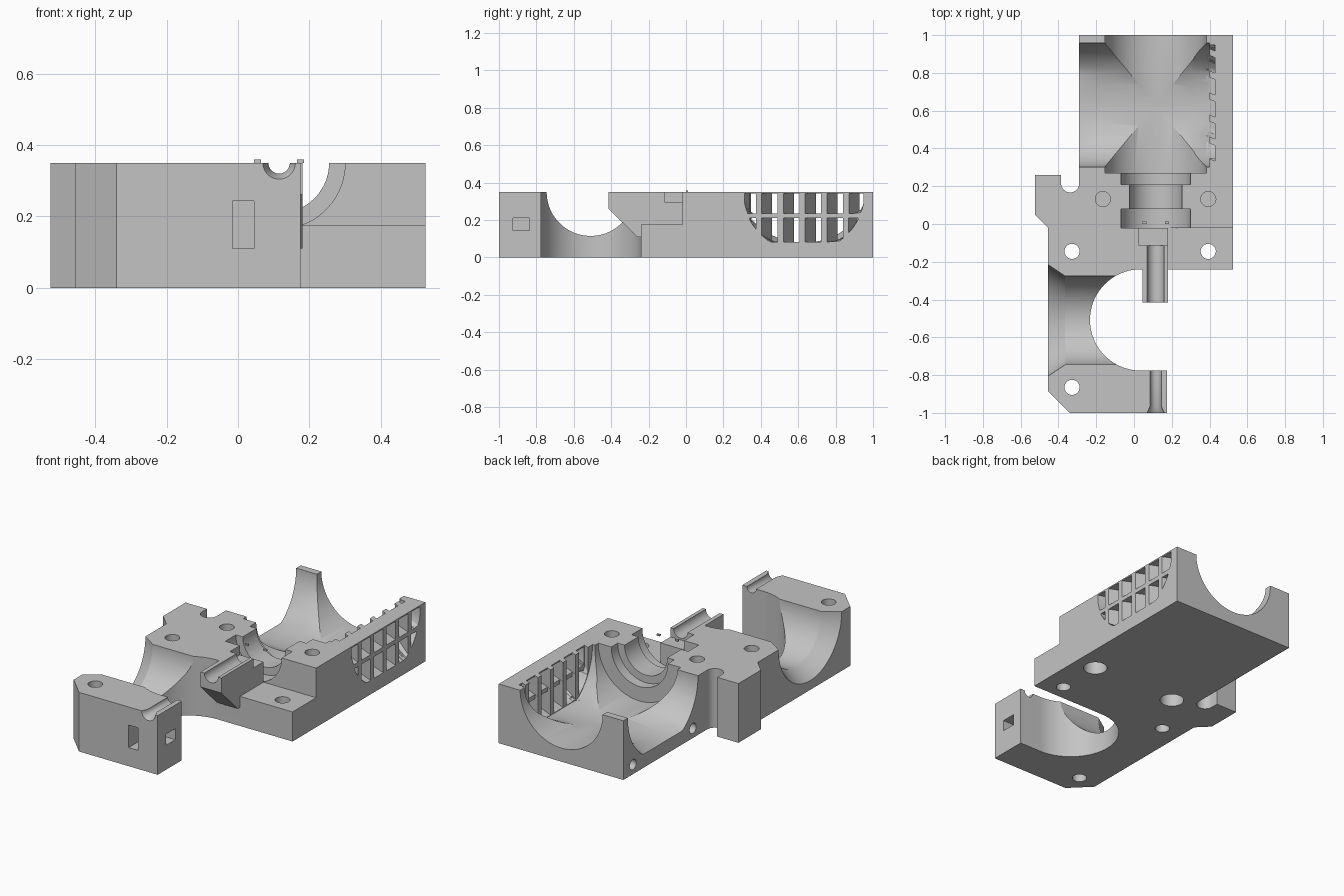
import bpy, bmesh, math

if "Cube" in bpy.data.objects:
    bpy.data.objects.remove(bpy.data.objects["Cube"])

grey = bpy.data.materials.new("plain_grey")
grey.diffuse_color = (0.55, 0.55, 0.55, 1)
grey.use_nodes = True
grey.node_tree.nodes["Principled BSDF"].inputs["Base Color"].default_value = grey.diffuse_color
TOP = 0.35      # split plane height
AX = 0.115      # x of the long bore
CY = 0.63       # y of the chamber's cross bore


def loft(name, rings):
    """Closed solid through a list of equal-length point rings."""
    bm = bmesh.new()
    vs = [[bm.verts.new(p) for p in ring] for ring in rings]
    bm.faces.new(vs[0])
    bm.faces.new(vs[-1])
    n = len(vs[0])
    for a, b in zip(vs, vs[1:]):
        for i in range(n):
            j = (i + 1) % n
            bm.faces.new((a[i], a[j], b[j], b[i]))
    bmesh.ops.recalc_face_normals(bm, faces=bm.faces)
    me = bpy.data.meshes.new(name)
    bm.to_mesh(me)
    bm.free()
    me.materials.append(grey)
    ob = bpy.data.objects.new(name, me)
    bpy.context.collection.objects.link(ob)
    return ob


def prism(name, pts, z0, z1):
    return loft(name, [[(x, y, z) for x, y in pts] for z in (z0, z1)])


def box(name, x0, x1, y0, y1, z0, z1):
    return prism(name, [(x0, y0), (x1, y0), (x1, y1), (x0, y1)], z0, z1)


def turned(name, axis, u, v, stations, n=64):
    """Round solid along an axis; stations are (position, radius)."""
    put = {"x": lambda t, a, b: (t, u + a, v + b),
           "y": lambda t, a, b: (u + a, t, v + b),
           "z": lambda t, a, b: (u + a, v + b, t)}[axis]
    angles = [2 * math.pi * (i + 0.5) / n for i in range(n)]
    return loft(name, [[put(t, r * math.cos(q), r * math.sin(q)) for q in angles]
                       for t, r in stations])


def apply_bool(ob, tool, op="DIFFERENCE"):
    """Exact boolean, with another solver if the tool leaks above the split plane."""
    for solver in ("EXACT", "MANIFOLD"):
        m = ob.modifiers.new("cut", "BOOLEAN")
        m.operation, m.object, m.solver = op, tool, solver
        bpy.context.view_layer.update()
        deps = bpy.context.evaluated_depsgraph_get()
        me = bpy.data.meshes.new_from_object(ob.evaluated_get(deps))
        ob.modifiers.clear()
        if len(me.vertices) and max(v.co.z for v in me.vertices) < TOP + 0.001:
            ob.data = me
            break
    bpy.data.objects.remove(tool)


# body outline with the round bay open to the right
def arc(cx, cy, r, a0, a1, n):
    return [(cx + r * math.cos(math.radians(a0 + (a1 - a0) * i / n)),
             cy + r * math.sin(math.radians(a0 + (a1 - a0) * i / n))) for i in range(n + 1)]


outline = [(-0.29, 1), (0.525, 1), (0.525, -0.24)] + arc(0.035, -0.508, 0.268, 90, 270, 40) + [
    (0.175, -0.776), (0.175, -1), (-0.34, -1), (-0.455, -0.885), (-0.455, -0.02),
    (-0.525, 0.05), (-0.525, 0.26), (-0.386, 0.26)] + arc(-0.338, 0.215, 0.048, 180, 360, 16)
body = prism("housing_half", outline, 0, TOP)

# spout reaching over the bay
side = [(-0.2, TOP), (-0.415, TOP), (-0.415, 0.262), (-0.262, 0.11), (-0.2, 0.11)]
apply_bool(body, loft("spout", [[(x, y, z) for y, z in side] for x in (0.045, 0.181)]), "UNION")

# lowered shelf
apply_bool(body, box("shelf_cut", 0.181, 0.6, -0.5, -0.02, 0.175, 0.5))

# stepped bore along y: chamber, seats, and wire channel
for y0, y1, r in [(0.27, 1.1, 0.27), (0.21, 0.285, 0.185), (0.07, 0.22, 0.14),
                  (-0.02, 0.08, 0.185), (-0.5, 0.0, 0.045)]:
    apply_bool(body, turned("bore_cut", "y", AX, TOP, [(y0, r), (y1, r)]))
apply_bool(body, box("seat_cut", 0.026, 0.19, -0.113, -0.01, 0.295, 0.5))


# chamber cross bore: oval in the middle, round with a flat floor at both ends
def cross_ring(x, oval, n=80):
    pts = []
    for i in range(n):
        q = 2 * math.pi * (i + 0.5) / n
        s = math.sin(q)
        z = 0.27 * s if oval else max(-0.27, min(0.27, 0.328 * s))
        pts.append((x, CY + 0.328 * math.cos(q), TOP + z))
    return pts


apply_bool(body, loft("cross_cut", [cross_ring(-0.4, 0), cross_ring(-0.29, 0), cross_ring(-0.2, 1),
                                    cross_ring(0.31, 1), cross_ring(0.40, 0)]))


# slanted grille slots that follow the round opening
def slot(y, x0, x1, z0, z1, inset=0.0, R=0.325, n=10):
    half = math.sqrt(R * R - max(0, TOP - z1) ** 2) - 0.003
    rings = []
    for x in (x0, x1):
        a = y + (0.525 - x) * 0.45 + inset
        b = a + 0.085 - 2 * inset
        a = min(max(a, CY - half), CY + half - 0.005)
        b = max(min(b, CY + half), a + 0.005)
        ys = [a + (b - a) * i / n for i in range(n + 1)]
        low = [(x, t, max(z0, TOP - math.sqrt(max(0, R * R - (t - CY) ** 2)))) for t in ys]
        rings.append(low + [(x, b, z1), (x, a, z1)])
    apply_bool(body, loft("slot_cut", rings))


for i in range(6):
    y = 0.288 + 0.1165 * i
    slot(y, 0.385, 0.54, 0.083, 0.21)
    slot(y, 0.385, 0.54, 0.235, 0.342)
    slot(y, 0.385, 0.43, 0.086, 0.45, 0.002, 0.321)

# cross bore through the front bay with a flared mouth
apply_bool(body, turned("bay_cut", "x", -0.51, TOP,
                        [(-0.5, 0.325), (-0.365, 0.235), (0.04, 0.235)]))

# wire groove in the front leg
apply_bool(body, turned("groove_cut", "y", AX, TOP,
                        [(-1.01, 0.05), (-0.965, 0.03), (-0.7, 0.03)], 32))

# nut pocket and side slot in the front leg
apply_bool(body, box("nut_cut", -0.015, 0.045, -1.1, -0.833, 0.11, 0.243))
apply_bool(body, box("side_cut", 0.0, 0.3, -0.925, -0.836, 0.145, 0.21))

# screw holes: three through, two blind with wide pockets below
for x, y in [(-0.328, -0.145), (0.393, -0.145), (-0.328, -0.865)]:
    apply_bool(body, turned("screw_cut", "z", x, y, [(-0.1, 0.04), (0.5, 0.04)], 32))
for x, y in [(-0.165, 0.132), (0.393, 0.132)]:
    apply_bool(body, turned("screw_cut", "z", x, y, [(0.12, 0.04), (0.5, 0.04)], 32))
    apply_bool(body, turned("head_cut", "z", x, y, [(-0.1, 0.066), (0.11, 0.066)], 32))

# small holes in the left wall
for y in (CY - 0.28, CY + 0.28):
    apply_bool(body, turned("pin_cut", "x", y, 0.057, [(-0.4, 0.03), (-0.16, 0.03)], 32))

# two tiny locating lugs
for s in (-1, 1):
    x = AX + s * 0.06
    box("lug", x - 0.01, x + 0.01, 0.0, 0.012, TOP, TOP + 0.009)

# smooth curved walls, crisp edges
bpy.ops.object.select_all(action="DESELECT")
body.select_set(True)
bpy.context.view_layer.objects.active = body
bpy.ops.object.shade_smooth_by_angle(angle=math.radians(25))
